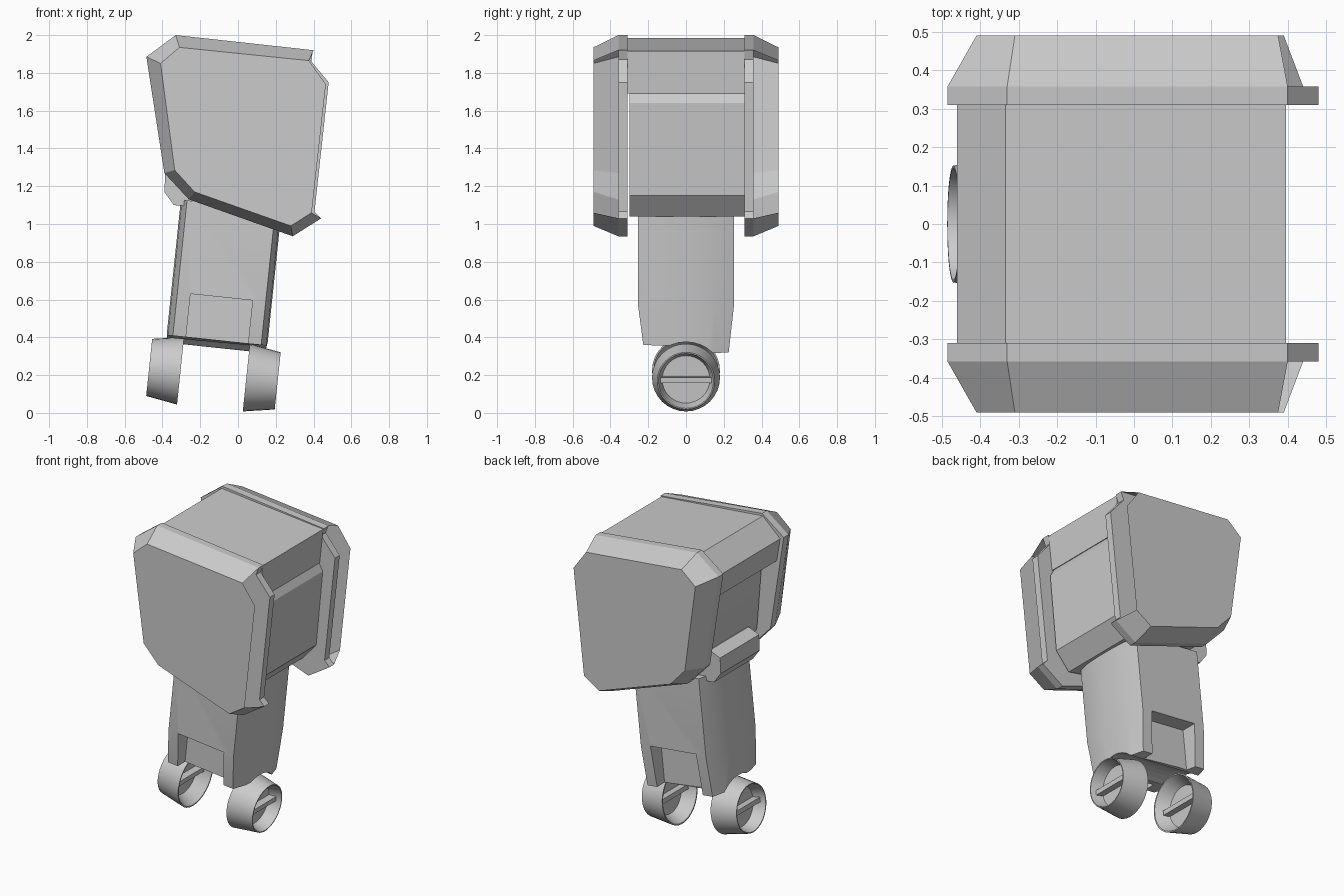
import bpy, bmesh, math
from mathutils import Matrix, Vector

cube = bpy.data.objects.get("Cube")
if cube:
    bpy.data.objects.remove(cube, do_unlink=True)

grey = bpy.data.materials.new("plain grey")
grey.use_nodes = True
GREY = (0.6, 0.6, 0.6, 1)
grey.diffuse_color = GREY
grey.node_tree.nodes["Principled BSDF"].inputs["Base Color"].default_value = GREY

# Leg and wheels share one tilted frame
TILT = Matrix.Translation((-0.13, 0, 0.205)) @ Matrix.Rotation(math.radians(6), 4, "Y")


def finish(name, bm, matrix=None, smooth=None, closed=True):
    bmesh.ops.recalc_face_normals(bm, faces=bm.faces)
    if matrix:
        bm.transform(matrix)
    mesh = bpy.data.meshes.new(name)
    bm.to_mesh(mesh)
    bm.free()
    mesh.materials.append(grey)
    obj = bpy.data.objects.new(name, mesh)
    bpy.context.collection.objects.link(obj)
    if smooth:
        bpy.ops.object.select_all(action="DESELECT")
        obj.select_set(True)
        bpy.context.view_layer.objects.active = obj
        bpy.ops.object.shade_smooth_by_angle(angle=math.radians(smooth))
    return obj


def loft(bm, rings, caps=True, skip=()):
    loops = [[bm.verts.new(p) for p in ring] for ring in rings]
    n = len(loops[0])
    for a, b in zip(loops, loops[1:]):
        for i in range(n):
            if i not in skip:
                j = (i + 1) % n
                bm.faces.new((a[i], a[j], b[j], b[i]))
    if caps:
        bm.faces.new(loops[0])
        bm.faces.new(loops[-1])
    return loops


def prism(name, profile, y0, y1, **kw):
    bm = bmesh.new()
    loft(bm, [[(x, y, z) for x, z in profile] for y in (y0, y1)])
    return finish(name, bm, **kw)


def cut(obj, cutter):
    mod = obj.modifiers.new("cut", "BOOLEAN")
    mod.operation, mod.object, mod.solver = "DIFFERENCE", cutter, "EXACT"
    bpy.context.view_layer.objects.active = obj
    bpy.ops.object.modifier_apply(modifier=mod.name)
    bpy.data.objects.remove(cutter, do_unlink=True)


# Side plates: flat slab, sloped rim left open on the +x side, outer face
RIM = [(-.485, 1.885), (-.33, 2), (.40, 1.92), (.48, 1.75),
       (.44, 1.03), (.29, .935), (-.26, 1.13), (-.39, 1.27)]
FACE = [(-.41, 1.85), (-.31, 1.935), (.375, 1.865), (.465, 1.74),
        (.39, 1.06), (.28, .99), (-.23, 1.17), (-.335, 1.285)]
SLAB = RIM[:3] + [(.38, 1.87), RIM[3], (.405, 1.065)] + RIM[4:]
for side, label in ((-1, "front"), (1, "back")):
    prism(label + "_plate_slab", SLAB, side * .31, side * .358)
    bm = bmesh.new()
    loops = loft(bm, [[(x, side * y, z) for x, z in ring]
                      for ring, y in ((FACE, .49), (RIM, .358))], caps=False, skip=(2, 3))
    bm.faces.new(loops[0])
    loose = [v for v in bm.verts if not v.link_faces]
    bmesh.ops.delete(bm, geom=loose, context="VERTS")
    finish(label + "_plate_cover", bm)

# Body between the plates
prism("top_cover", [(-.46, 1.87), (-.335, 1.985), (.395, 1.915), (.37, 1.69),
                    (-.36, 1.70), (-.435, 1.72)], -.31, .31)
prism("body_core", [(-.34, 1.75), (.33, 1.75), (.365, 1.69), (.392, 1.64), (.345, 1.15),
                    (.25, 1.04), (-.24, 1.14), (-.30, 1.25)], -.3, .31, smooth=25)
prism("rear_lug", [(-.385, 1.27), (-.39, 1.17), (-.34, 1.10), (-.2, 1.09),
                   (-.2, 1.27), (-.31, 1.30)], -.2, .2)

# Leg: rounded sides, tapered towards the foot
def leg_ring(w, depth, drop=0):
    quarter = [(.235, depth), (.262, depth * .6), (.268, depth * .2)]
    half = quarter + [(u, -y) for u, y in reversed(quarter)]
    ring = half + [(-u, -y) for u, y in half]
    return [(u, y, w - (drop if y > 0 else 0)) for u, y in ring]


bm = bmesh.new()
loft(bm, [leg_ring(.18, .226, .04), leg_ring(.40, .255), leg_ring(.90, .255)])
leg = finish("leg", bm, TILT, smooth=35)

# Slots in both broad faces and the arch over the wheels
for side in (-1, 1):
    bm = bmesh.new()
    bmesh.ops.create_cube(bm, size=1, matrix=Matrix.Translation((0, side * .25, .21))
                          @ Matrix.Diagonal((.33, .2, .4, 1)))
    cut(leg, finish("slot_cutter", bm, TILT))
bm = bmesh.new()
bmesh.ops.create_cone(bm, cap_ends=True, segments=32, radius1=.2, radius2=.2, depth=1,
                      matrix=Matrix.Rotation(math.pi / 2, 4, "Y"))
cut(leg, finish("arch_cutter", bm, TILT))

# Wheels: tapered open rings with a middle disc and a cross bar
def circle(u, r, n=32):
    return [(u, r * math.cos(t * math.tau / n), r * math.sin(t * math.tau / n)) for t in range(n)]


for side, label in ((-1, "right"), (1, "left")):
    bm = bmesh.new()
    rings = [circle(side * u, r) for u, r in
             ((.175, .18), (.342, .152), (.342, .146), (.26, .125), (.175, .172))]
    loft(bm, rings + rings[:1], caps=False)
    bmesh.ops.remove_doubles(bm, verts=bm.verts, dist=.0001)
    finish(label + "_wheel_ring", bm, TILT, smooth=35)
    bm = bmesh.new()
    loft(bm, [circle(side * u, .13) for u in (.255, .265)])
    finish(label + "_wheel_disc", bm, TILT)
    bm = bmesh.new()
    bmesh.ops.create_cube(bm, size=1, matrix=Matrix.Translation((side * .26, 0, 0))
                          @ Matrix.Diagonal((.1, .27, .03, 1)))
    finish(label + "_wheel_bar", bm, TILT)
